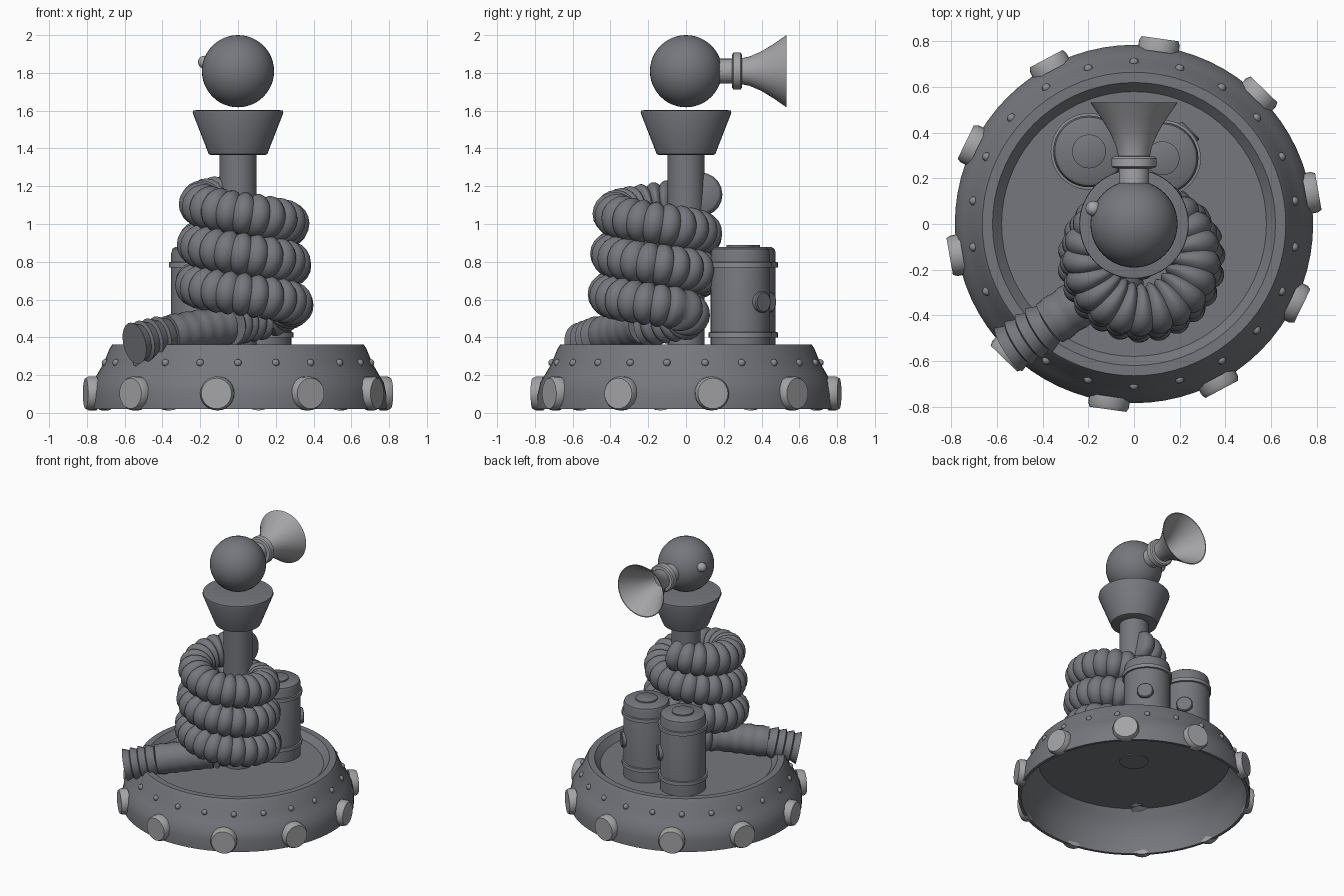
import bpy, bmesh, math
from mathutils import Vector, Matrix

if "Cube" in bpy.data.objects:
    bpy.data.objects.remove(bpy.data.objects["Cube"])


def material(name, rgb):
    m = bpy.data.materials.new(name)
    m.diffuse_color = (*rgb, 1)
    m.use_nodes = True
    m.node_tree.nodes["Principled BSDF"].inputs["Base Color"].default_value = m.diffuse_color
    return m


GREY = material("dark grey metal", (0.18, 0.185, 0.205))
PALE = material("pale grey metal", (0.37, 0.37, 0.385))
MID = material("mid grey metal", (0.25, 0.255, 0.27))


def finish(name, bm, mat, matrix=None, angle=35):
    bmesh.ops.recalc_face_normals(bm, faces=bm.faces)
    me = bpy.data.meshes.new(name)
    bm.to_mesh(me)
    bm.free()
    me.shade_smooth()
    me.set_sharp_from_angle(angle=math.radians(angle))
    me.materials.append(mat)
    ob = bpy.data.objects.new(name, me)
    bpy.context.collection.objects.link(ob)
    if matrix:
        ob.matrix_world = matrix
    return ob


def skin(bm, rings, closed=False):
    """Join rings of vertices with quads."""
    pairs = list(zip(rings, rings[1:]))
    if closed:
        pairs.append((rings[-1], rings[0]))
    for a, b in pairs:
        n = len(a)
        for i in range(n):
            bm.faces.new((a[i], a[(i + 1) % n], b[(i + 1) % n], b[i]))


def lathe(name, profile, mat, matrix=None, sides=48, closed=False):
    """Turn a (radius, height) profile about z; open profiles are capped."""
    bm = bmesh.new()
    rings = [[bm.verts.new((r * math.cos(math.tau * i / sides),
                            r * math.sin(math.tau * i / sides), z))
              for i in range(sides)] for r, z in profile]
    skin(bm, rings, closed)
    if not closed:
        bm.faces.new(rings[0])
        bm.faces.new(rings[-1])
    return finish(name, bm, mat, matrix)


def ball(name, radius, location, mat, seg=16):
    bm = bmesh.new()
    bmesh.ops.create_uvsphere(bm, u_segments=seg, v_segments=seg // 2, radius=radius)
    return finish(name, bm, mat, Matrix.Translation(location))


def aim(location, direction):
    rot = Vector(direction).to_track_quat('Z', 'Y').to_matrix().to_4x4()
    return Matrix.Translation(location) @ rot


def resample(points, step):
    """Evenly spaced points along a polyline."""
    out, left = [points[0]], step
    for a, b in zip(points, points[1:]):
        length = (b - a).length
        d = left
        while d <= length:
            out.append(a.lerp(b, d / length))
            d += step
        left = d - length
    return out


def catmull(pts, n=16):
    pts = [2 * pts[0] - pts[1]] + pts + [2 * pts[-1] - pts[-2]]
    out = []
    for p0, p1, p2, p3 in zip(pts, pts[1:], pts[2:], pts[3:]):
        for k in range(n):
            t = k / n
            out.append(0.5 * (2 * p1 + (p2 - p0) * t + (2 * p0 - 5 * p1 + 4 * p2 - p3) * t ** 2
                              + (3 * p1 - p0 - 3 * p2 + p3) * t ** 3))
    return out + [pts[-2]]


def sweep(name, points, step, radius, mat, sides=20):
    """Tube along a path whose radius depends on the distance travelled."""
    pts = resample(points, step)
    bm = bmesh.new()
    rings = []
    for i, p in enumerate(pts):
        t = (pts[min(i + 1, len(pts) - 1)] - pts[max(i - 1, 0)]).normalized()
        u = t.cross(Vector((0, 0, 1))).normalized()
        v = u.cross(t)
        r = radius(i * step)
        rings.append([bm.verts.new(p + r * (math.cos(math.tau * k / sides) * u
                                            + math.sin(math.tau * k / sides) * v))
                      for k in range(sides)])
    skin(bm, rings)
    bm.faces.new(rings[0])
    bm.faces.new(rings[-1])
    return finish(name, bm, mat, angle=50)


# Hollow base with a sunken deck
lathe("base_shell", [(0.785, 0.02), (0.785, 0.10), (0.772, 0.16), (0.742, 0.21), (0.71, 0.265),
                     (0.68, 0.34), (0.665, 0.362), (0.62, 0.362), (0.58, 0.318), (0.58, 0.305),
                     (0.65, 0.305), (0.69, 0.25), (0.752, 0.16), (0.765, 0.02)],
      GREY, sides=72, closed=True)
lathe("deck", [(0.585, 0.305), (0.585, 0.318)], GREY, sides=72)

# Round studs around the skirt
for k in range(10):
    a = math.radians(10 + 36 * k)
    d = Vector((math.cos(a), math.sin(a), 0))
    lathe("skirt_stud", [(0.09, 0), (0.09, 0.04), (0.081, 0.058)], PALE,
          aim(d * 0.762 + Vector((0, 0, 0.103)), d), 24)

# Small rivets on the slope
for k in range(22):
    a = math.radians(90) + math.tau * k / 22
    ball("rivet", 0.02, (0.709 * math.cos(a), 0.709 * math.sin(a), 0.265), MID, 12)

# Central column, flared cup and ball
lathe("column", [(0.098, 0.298), (0.098, 1.39)], GREY)
lathe("flared_cup", [(0.14, 1.365), (0.155, 1.37), (0.24, 1.588), (0.238, 1.6), (0.222, 1.603)], GREY)
ball("top_ball", 0.191, (0, 0, 1.809), GREY, 48)
ball("side_knob", 0.034, (-0.178, 0.068, 1.857), PALE, 16)

# Horn pointing backwards from the ball, open at the mouth
lathe("horn", [(0.066, 0.15), (0.066, 0.243), (0.09, 0.245), (0.098, 0.252), (0.098, 0.288),
               (0.09, 0.295), (0.07, 0.297), (0.077, 0.335), (0.105, 0.40), (0.145, 0.465),
               (0.191, 0.532), (0.185, 0.532), (0.139, 0.465), (0.099, 0.40), (0.07, 0.335),
               (0.06, 0.29)], PALE, aim((0, 0, 1.809), (0, 1, 0)))

# Two canisters with bands, lids and side ports
for cx, cy in ((-0.197, 0.318), (0.125, 0.288)):
    here = Matrix.Translation((cx, cy, 0))
    lathe("canister", [(0.157, 0.312), (0.157, 0.845), (0.15, 0.868), (0.135, 0.878)], GREY, here)
    lathe("canister_lid", [(0.074, 0.87), (0.074, 0.888), (0.07, 0.89)], GREY, here)
    for z in (0.397, 0.768):
        lathe("canister_band", [(0.15, z), (0.168, z + 0.003), (0.168, z + 0.029), (0.15, z + 0.032)],
              MID, here)
    d = Vector((1, 1, 0)).normalized()
    lathe("canister_port", [(0.056, 0), (0.056, 0.035), (0.05, 0.04)], GREY,
          aim(Vector((cx, cy, 0.587)) + d * 0.135, d), 24)

# Ribbed hose coiled around the column, then turning under itself
coil = []
for k in range(0, 253):
    deg = 86 + 4 * k
    f = k / 252
    a = math.radians(deg)
    r = 0.224 + 0.031 * f
    coil.append(Vector((0.03 + r * math.cos(a), -0.147 - 0.018 * f + r * math.sin(a) * (1 - 0.05 * f),
                        1.16 - 0.213 * (deg - 90) / 360)))
tail = catmull([coil[-1], Vector((0.25, -0.03, 0.55)), Vector((0.15, 0.01, 0.51)),
                Vector((0.03, -0.09, 0.485)), Vector((-0.06, -0.22, 0.465))])
PITCH = 0.07
sweep("coiled_hose", coil + tail[1:], PITCH / 8,
      lambda s: 0.096 + 0.021 * abs(math.sin(math.pi * s / PITCH)) ** 0.8, GREY)

# Smooth sleeve and flared ribbed nozzle at the loose end
a, b, c = Vector((-0.06, -0.22, 0.465)), Vector((-0.37, -0.435, 0.413)), Vector((-0.55, -0.55, 0.368))
sweep("hose_sleeve", [a, b], 0.02, lambda s: 0.104 + 0.003 * math.sin(s * 80), GREY, 24)
sweep("hose_nozzle", [b, c], 0.009,
      lambda s: 0.09 + 0.022 * ((s / 0.054) % 1), GREY, 24)
